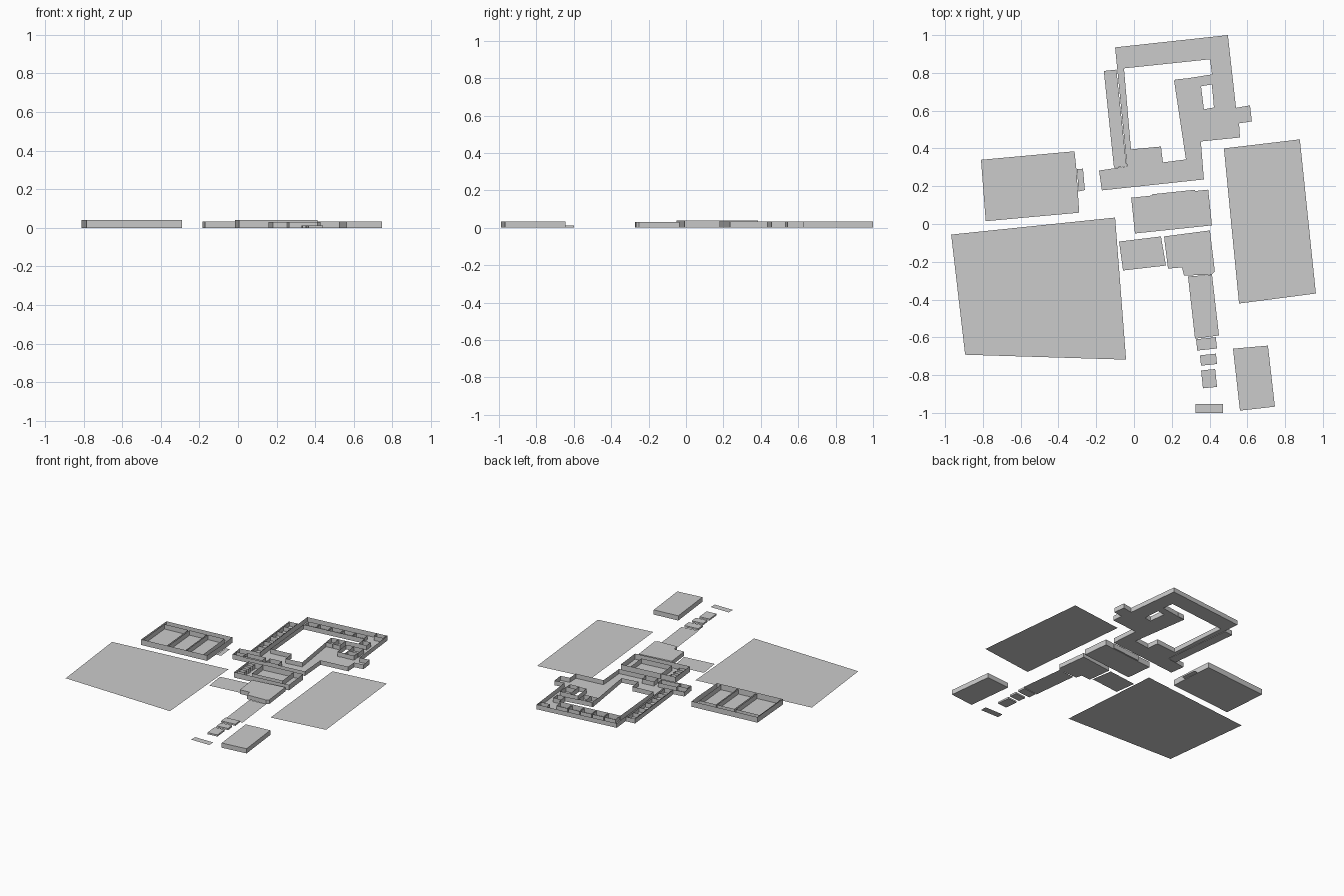
import bpy
from math import radians, cos, sin
from mathutils import Vector
from mathutils.geometry import tessellate_polygon

if "Cube" in bpy.data.objects:
    bpy.data.objects.remove(bpy.data.objects["Cube"])

TILT = 6.0


def block(name, loops, h=0.0, floor=True, top=False, base=0.0):
    """Footprint (outer loop plus holes) with optional floor, walls and top."""
    pts = [Vector((x, y, 0)) for lp in loops for x, y in lp]
    n = len(pts)
    tris = tessellate_polygon([[Vector((x, y, 0)) for x, y in lp] for lp in loops])
    up = []
    for t in tris:
        a, b, c = (pts[i] for i in t)
        up.append(tuple(t) if (b - a).cross(c - a).z > 0 else tuple(reversed(t)))
    verts = [(p.x, p.y, base) for p in pts]
    faces = []
    if floor:
        faces += [tuple(reversed(t)) for t in up] if top else up
    if h > 0:
        verts += [(p.x, p.y, h) for p in pts]
        s = 0
        for lp in loops:
            k = len(lp)
            for i in range(k):
                a, b = s + i, s + (i + 1) % k
                faces.append((b, a, a + n, b + n))
            s += k
        if top:
            faces += [tuple(i + n for i in t) for t in up]
    me = bpy.data.meshes.new(name)
    me.from_pydata(verts, [], faces)
    me.update()
    ob = bpy.data.objects.new(name, me)
    bpy.context.collection.objects.link(ob)
    return ob


def rect(x, y, w, d, deg=TILT):
    """Rectangle turned about its lower left corner."""
    c, s = cos(radians(deg)), sin(radians(deg))
    return [(x + u * c - v * s, y + u * s + v * c)
            for u, v in ((0, 0), (w, 0), (w, d), (0, d))]


def room(name, x, y, w, d, h=0.034, deg=TILT):
    return block(name, [rect(x, y, w, d, deg)], h, base=0.002)


# flat gardens and paved courts
block("west_field", [[(-.968, -.056), (-.1, .034), (-.042, -.718), (-.894, -.692)]])
block("east_field", [[(.476, .4), (.878, .448), (.963, -.368), (.556, -.421)]])
block("forecourt", [[(-.079, -.093), (.143, -.066), (.169, -.22), (-.058, -.246)]])
block("causeway", [[(.286, -.278), (.413, -.268), (.45, -.59), (.323, -.607)]])
block("entry_slab", [rect(.325, -1.0, .145, .047, 0)])

# low approach platforms
for i, r in enumerate([(.335, -.67, .105, .06), (.355, -.75, .085, .055),
                       (.365, -.87, .075, .095)]):
    block(f"platform_{i + 1}", [rect(*r)], 0.012, top=True)

# solid terrace and detached block
block("terrace", [[(.159, -.066), (.402, -.034), (.428, -.252), (.412, -.268),
                   (.265, -.273), (.254, -.23), (.18, -.236)]], 0.03, top=True)
block("detached_block", [[(.524, -.66), (.709, -.644), (.746, -.967),
                          (.561, -.988)]], 0.034, top=True)

# west building: walled enclosure, three courts, low annex
block("west_enclosure", [[(-.81, .34), (-.785, .015), (-.29, .06), (-.305, .29),
                          (-.315, .385)]], 0.04)
for i, (x, y, w) in enumerate([(-.775, .022, .18), (-.585, .039, .13),
                               (-.447, .051, .125)]):
    room(f"west_court_{i + 1}", x, y, w, .28, 0.037, 5)
block("west_annex", [[(-.302, .29), (-.27, .293), (-.26, .18), (-.293, .172)]])

# central hall with inner chamber and side cells
block("central_hall", [rect(.005, -.05, .41, .19)], 0.04)
room("central_chamber", .11, .003, .23, .155, 0.038)
for i in range(3):
    room(f"central_cell_{i + 1}", .004 - .006 * i, -.012 + .055 * i, .052, .032)

# main cloister: outline with open courtyard and light well
outline = [(-.1, .935), (-.037, .305), (-.185, .283), (-.17, .178), (.37, .236),
           (.354, .437), (.561, .458), (.556, .533), (.624, .543), (.614, .628),
           (.54, .615), (.497, 1.0)]
court = [(-.053, .824), (.402, .872), (.413, .792), (.212, .76), (.275, .342),
         (.153, .326), (.143, .41), (-.016, .395)]
well = [(.355, .729), (.413, .739), (.423, .617), (.37, .607)]
block("cloister", [outline, court, well], 0.033)

# rows of cells along the north and west walks
c, s = cos(radians(TILT)), sin(radians(TILT))
for i in range(5):
    t = .09 * i
    room(f"north_cell_{i + 1}", -.05 + t * c, .833 + t * s, .082, .055, 0.03)
block("west_range", [rect(-.106, .298, .067, .515)], 0.033)
for i in range(6):
    t = .086 * i
    room(f"west_cell_{i + 1}", -.1 - t * s, .304 + t * c, .055, .078, 0.03)

# south and east rooms
for i, r in enumerate([(-.165, .185, .07, .04), (-.095, .2, .14, .05),
                       (.075, .213, .09, .055)]):
    room(f"south_room_{i + 1}", *r)
for i, r in enumerate([(.225, .685, .05, .08), (.278, .69, .05, .08),
                       (.42, .66, .075, .075), (.427, .61, .07, .045),
                       (.413, .79, .06, .055), (.425, .945, .07, .045)]):
    room(f"east_room_{i + 1}", *r)
